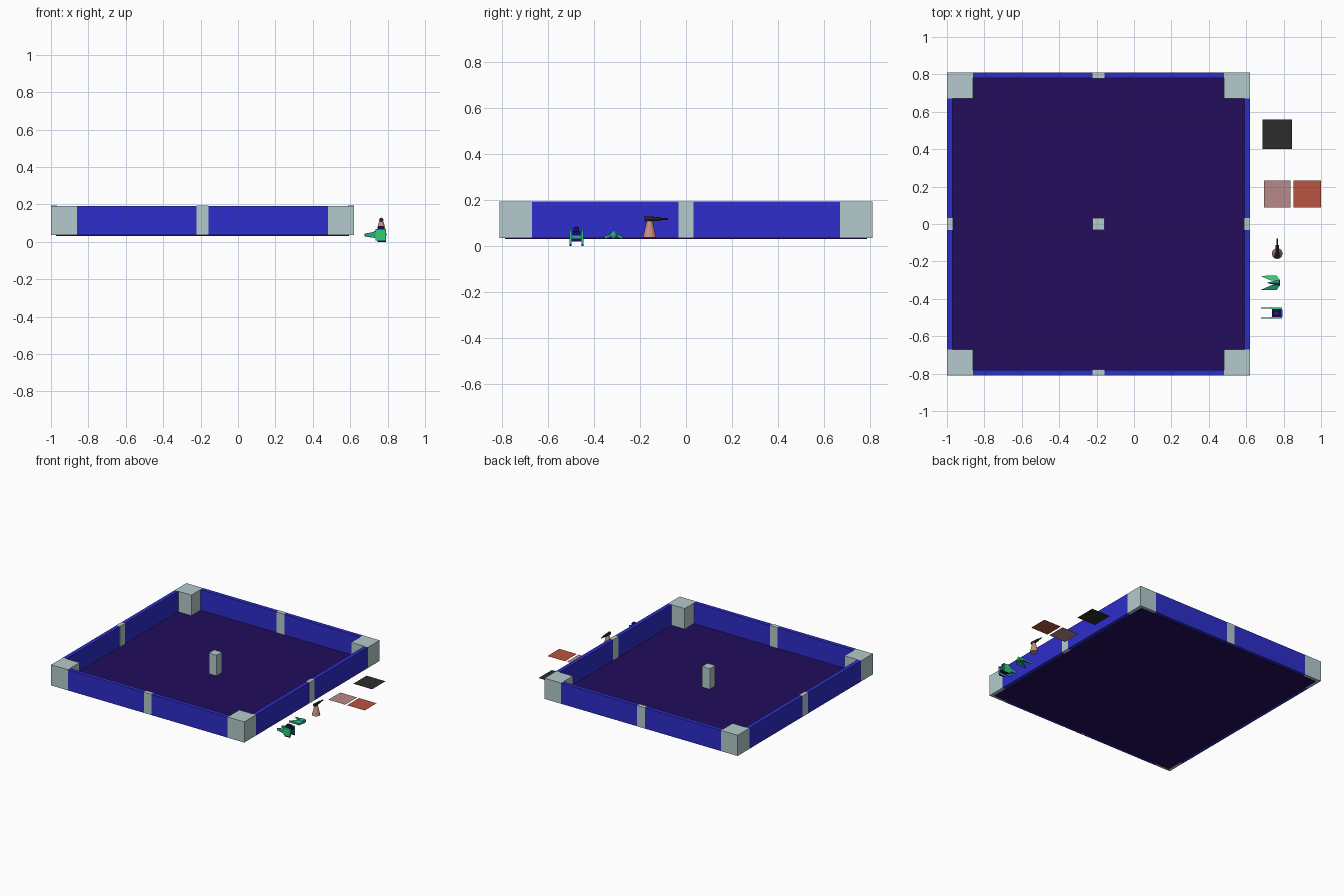
import bpy, bmesh, math
from mathutils import Matrix

if "Cube" in bpy.data.objects:
    bpy.data.objects.remove(bpy.data.objects["Cube"])


def material(name, r, g, b):
    lin = [(c / 255 / 12.92) if c < 11 else ((c / 255 + 0.055) / 1.055) ** 2.4 for c in (r, g, b)]
    m = bpy.data.materials.new(name)
    m.diffuse_color = (*lin, 1)
    m.use_nodes = True
    m.node_tree.nodes["Principled BSDF"].inputs["Base Color"].default_value = m.diffuse_color
    return m


WALL = material("wall blue", 45, 45, 203)
FLOOR = material("floor indigo", 34, 12, 92)
STONE = material("pale grey", 180, 202, 204)
BLACK = material("charcoal", 44, 44, 44)
PINK = material("dusty pink", 184, 138, 138)
RED = material("brick red", 184, 84, 64)
SKIN = material("salmon", 205, 145, 130)
GREEN = material("bright green", 45, 205, 115)
TEAL = material("teal", 45, 168, 135)
NAVY = material("navy", 22, 10, 115)


def finish(name, bm, mat):
    me = bpy.data.meshes.new(name)
    bm.to_mesh(me)
    bm.free()
    me.materials.append(mat)
    ob = bpy.data.objects.new(name, me)
    bpy.context.collection.objects.link(ob)
    return ob


def box(name, lo, hi, mat):
    bm = bmesh.new()
    bmesh.ops.create_cube(bm, size=1)
    for v in bm.verts:
        v.co = [lo[i] if v.co[i] < 0 else hi[i] for i in range(3)]
    return finish(name, bm, mat)


def hull(name, pts, mat):
    bm = bmesh.new()
    for p in pts:
        bm.verts.new(p)
    bmesh.ops.convex_hull(bm, input=bm.verts)
    return finish(name, bm, mat)


def plate(name, x0, x1, y0, y1, z, mat):
    bm = bmesh.new()
    bm.faces.new([bm.verts.new(p) for p in ((x0, y0, z), (x1, y0, z), (x1, y1, z), (x0, y1, z))])
    return finish(name, bm, mat)


def cone(name, r1, r2, length, centre, mat, rot=Matrix(), sides=12):
    bm = bmesh.new()
    bmesh.ops.create_cone(bm, cap_ends=True, segments=sides, radius1=r1, radius2=r2,
                          depth=length, matrix=Matrix.Translation(centre) @ rot)
    return finish(name, bm, mat)


# Arena: floor, walls, corner posts, middle posts
CX, H, T, C, P = -0.19, 0.81, 0.03, 0.14, 0.0325
Z0, Z1, E = 0.035, 0.192, 0.001
box("arena_floor", (CX - 0.783, -0.787, 0.03), (CX + 0.783, 0.787, 0.036), FLOOR)
for s, side in ((-1, "a"), (1, "b")):
    a, b = sorted((s * H, s * (H - T)))
    inner = H - C
    box("wall_x_" + side, (CX - inner, a, Z0), (CX + inner, b, Z1), WALL)
    box("wall_y_" + side, (CX + a, -inner, Z0), (CX + b, inner, Z1), WALL)
    box("middle_post_x_" + side, (CX - P, a - E, Z0), (CX + P, b + E, Z1 + E), STONE)
    box("middle_post_y_" + side, (CX + a - E, -P, Z0), (CX + b + E, P, Z1 + E), STONE)
    for t, end in ((-1, "front"), (1, "back")):
        x0, x1 = sorted((s * H, s * (H - C)))
        y0, y1 = sorted((t * H, t * (H - C)))
        box(f"corner_post_{end}_{side}", (CX + x0, y0, Z0), (CX + x1, y1, Z1), STONE)
box("centre_post", (CX - P, -P, Z0), (CX + P, P, Z1), STONE)

# Flat tiles beside the arena
plate("black_tile", 0.687, 0.845, 0.40, 0.56, 0.037, BLACK)
plate("pink_tile", 0.695, 0.837, 0.089, 0.232, 0.037, PINK)
plate("red_tile", 0.853, 1.0, 0.089, 0.232, 0.037, RED)

# Turret: flared stand with a tapering gun aimed backwards
TX, TY = 0.766, -0.158
along_y = Matrix.Rotation(-math.pi / 2, 4, 'X')
cone("turret_foot", 0.029, 0.025, 0.018, (TX, TY, 0.046), SKIN)
cone("turret_stand", 0.025, 0.012, 0.055, (TX, TY, 0.0815), SKIN)
cone("turret_gun", 0.012, 0.008, 0.07, (TX, -0.146, 0.117), BLACK, along_y, 8)
cone("turret_barrel", 0.005, 0.004, 0.035, (TX, -0.0955, 0.117), BLACK, along_y, 8)

# Small winged craft: slim body and two swept wings
SY = -0.315
hull("craft_body", [(0.708, SY, 0.045), (0.775, SY, 0.07), (0.75, SY, 0.066),
                    (0.78, SY - 0.018, 0.045), (0.78, SY + 0.018, 0.045), (0.775, SY, 0.03)], TEAL)
for s, side in ((-1, "right"), (1, "left")):
    outline = [(0.676, 0.038, 0.036), (0.762, 0.039, 0.036), (0.78, 0.012, 0.046), (0.735, 0.012, 0.046)]
    hull("craft_wing_" + side,
         [(x, SY + s * y, z + d) for x, y, z in outline for d in (-0.007, 0.007)],
         GREEN if s > 0 else TEAL)

# Small tracked vehicle: navy hull between two side pods with forward prongs
VY = -0.476
box("vehicle_hull", (0.737, VY - 0.022, 0.02), (0.788, VY + 0.022, 0.062), NAVY)
box("vehicle_cabin", (0.745, VY - 0.012, 0.062), (0.78, VY + 0.012, 0.082), NAVY)
box("vehicle_hatch", (0.752, VY - 0.007, 0.082), (0.775, VY + 0.007, 0.085), BLACK)
box("vehicle_rear_bar", (0.788, VY - 0.02, 0.032), (0.794, VY + 0.02, 0.046), TEAL)
for s, side in ((-1, "right"), (1, "left")):
    def span(d0, d1):
        return sorted((VY + s * d0, VY + s * d1))
    y0, y1 = span(0.022, 0.030)
    box("vehicle_pod_" + side, (0.735, y0, 0.008), (0.792, y1, 0.068), GREEN)
    box("vehicle_skid_" + side, (0.745, y0, 0.0), (0.79, y1, 0.008), NAVY)
    y0, y1 = span(0.024, 0.030)
    hull("vehicle_prong_" + side,
         [(x, y, z) for x, za, zb in ((0.68, 0.028, 0.043), (0.735, 0.02, 0.055))
          for y in (y0, y1) for z in (za, zb)], TEAL)
